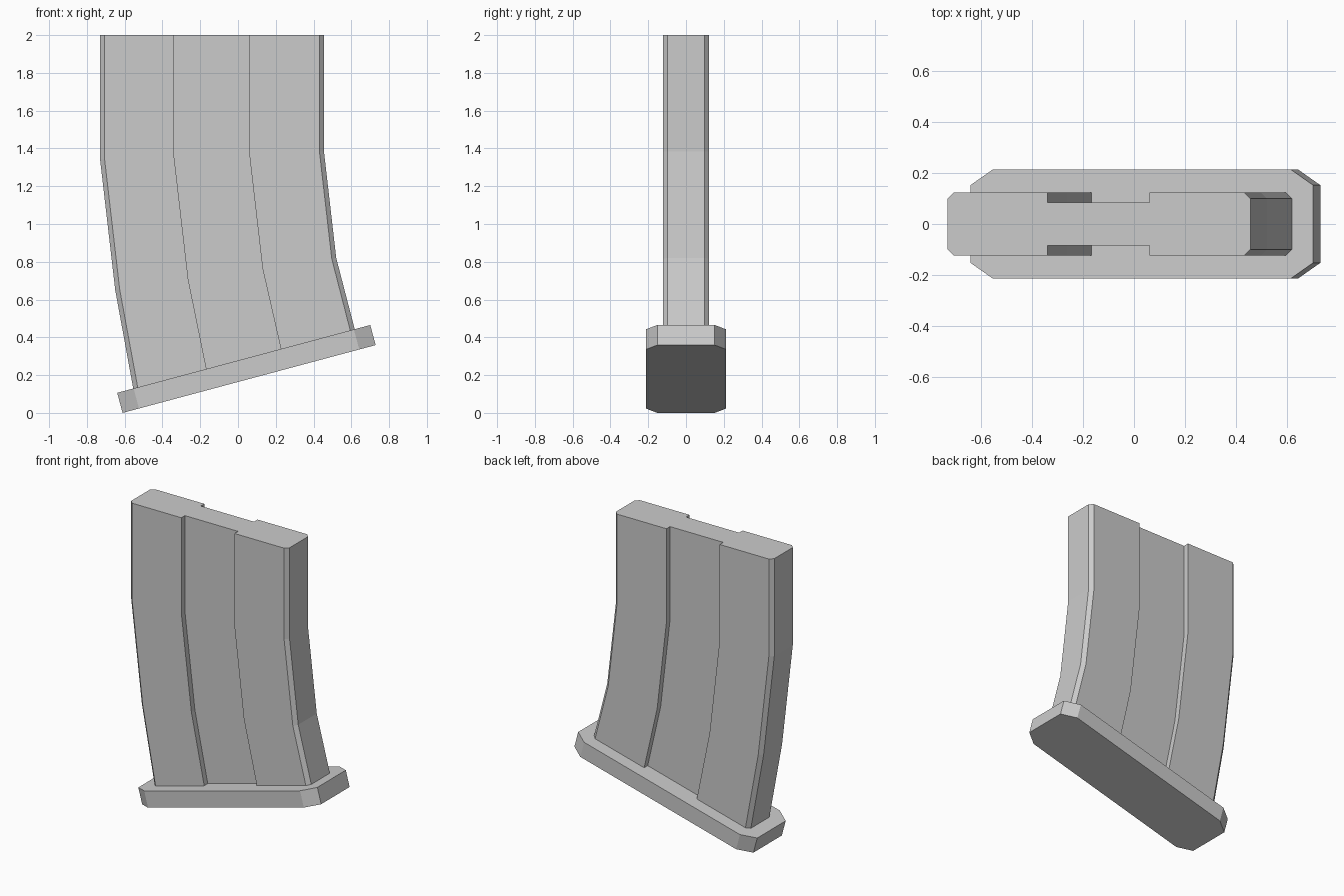
import bpy, bmesh, math
from mathutils import Vector

cube = bpy.data.objects.get("Cube")
if cube:
    bpy.data.objects.remove(cube, do_unlink=True)

grey = bpy.data.materials.new("light_grey_metal")
grey.use_nodes = True
colour = (0.6, 0.6, 0.6, 1)
grey.diffuse_color = colour
grey.node_tree.nodes["Principled BSDF"].inputs["Base Color"].default_value = colour


def loft(name, rings):
    """Skin a closed solid through matching rings of points."""
    bm = bmesh.new()
    loops = [[bm.verts.new(p) for p in ring] for ring in rings]
    n = len(loops[0])
    for a, b in zip(loops, loops[1:]):
        for i in range(n):
            j = (i + 1) % n
            bm.faces.new((a[i], a[j], b[j], b[i]))
    bm.faces.new(loops[0])
    bm.faces.new(loops[-1])
    bmesh.ops.recalc_face_normals(bm, faces=bm.faces[:])
    mesh = bpy.data.meshes.new(name)
    bm.to_mesh(mesh)
    bm.free()
    mesh.materials.append(grey)
    obj = bpy.data.objects.new(name, mesh)
    bpy.context.collection.objects.link(obj)
    return obj


def mirrored(half):
    """Close a half outline (x, y) by mirroring it in y."""
    return half + [(x, -y) for x, y in reversed(half)]


# Curved body: chamfered outline with a shallow groove down each side
WIDTH = 1.185
half = [(0, .099), (.024, .123), (.392, .123), (.392, .085),
        (.79, .085), (.79, .123), (1.161, .123), (WIDTH, .099)]
outline = mirrored(half)

# Left and right ends of each cross-section, top to bottom
stations = [((-.73, 2), (.455, 2)),
            ((-.73, 1.34), (.455, 1.385)),
            ((-.65, .65), (.52, .82)),
            ((-.553, .12), (.62, .435))]
rings = []
for (x0, z0), (x1, z1) in stations:
    rings.append([(x0 + (x1 - x0) * u / WIDTH, y, z0 + (z1 - z0) * u / WIDTH)
                  for u, y in outline])
loft("magazine_body", rings)

# Tilted base plate with cut corners
LENGTH, THICK = 1.387, .11
tilt = math.radians(15)
along = Vector((math.cos(tilt), 0, math.sin(tilt)))
up = Vector((-math.sin(tilt), 0, math.cos(tilt)))
corner = Vector((-.611, 0, 0))
plate = mirrored([(0, .152), (.09, .213), (LENGTH - .09, .213), (LENGTH, .152)])
loft("base_plate", [[corner + along * u + up * h + Vector((0, y, 0))
                     for u, y in plate] for h in (0, THICK)])
